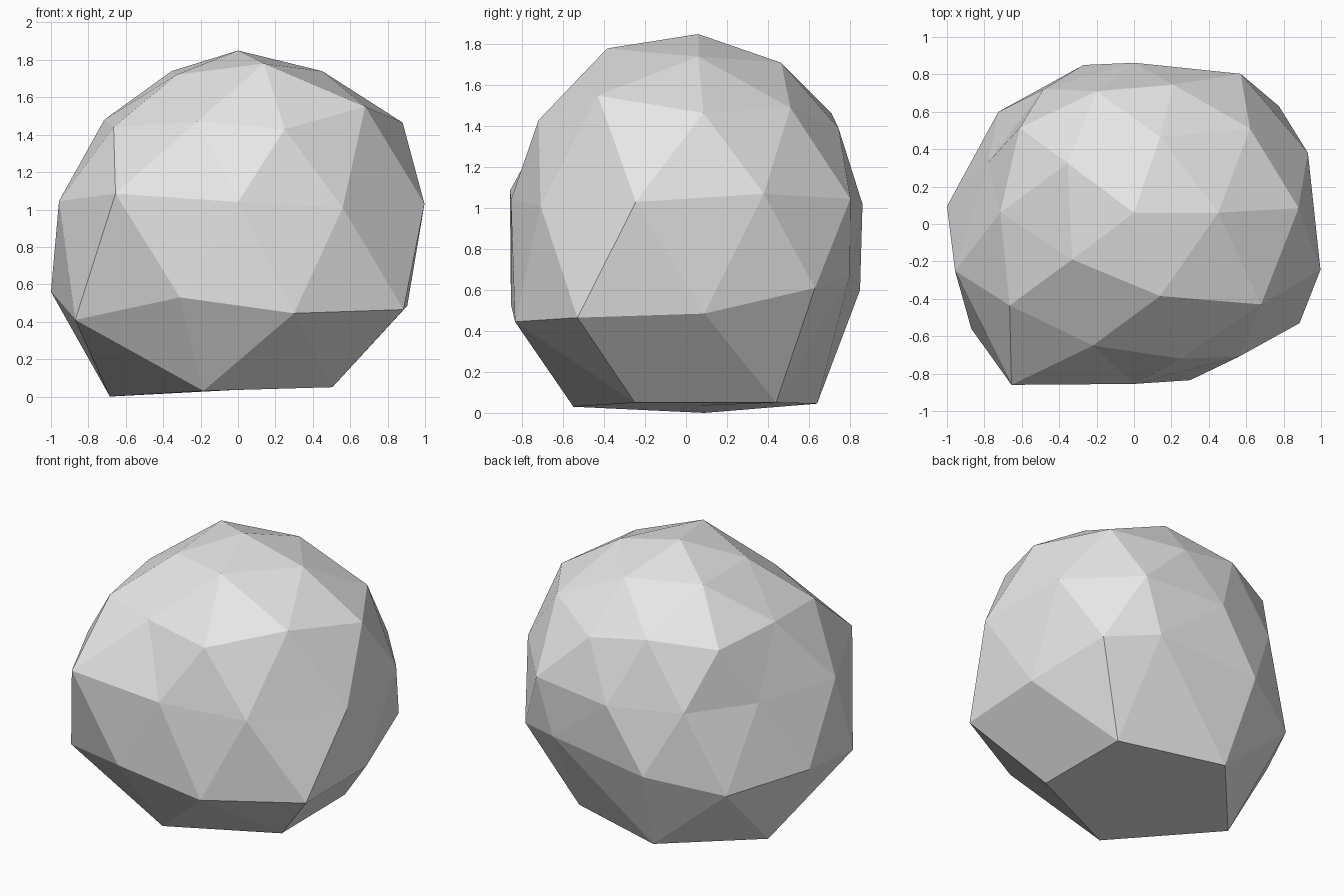
import bpy
import math

# Rings of the boulder from top to bottom, each listed counter-clockwise
CROWN = [(0, .06, 1.85)]
SHOULDER = [(.45, .06, 1.74), (.14, .465, 1.71), (-.355, .325, 1.74),
            (-.33, -.19, 1.72), (.14, -.385, 1.78)]
UPPER = [(.88, .085, 1.465), (.62, .51, 1.49), (.21, .745, 1.39), (-.2, .71, 1.465),
         (-.61, .515, 1.43), (-.715, .06, 1.48), (-.665, -.435, 1.44),
         (-.22, -.65, 1.47), (.25, -.72, 1.43), (.68, -.43, 1.55)]
MIDDLE = [(.93, .38, 1.07), (.57, .803, 1.045), (0, .862, 1.02), (-.485, .72, 1.04),
          (-.78, .33, 1.045), (-.957, -.25, 1.045), (-.655, -.86, 1.085),
          (0, -.855, 1.04), (.56, -.71, 1.01), (.997, -.245, 1.03)]
LOWER = [(.905, .09, .485), (.775, .63, .61), (.45, .8, .67), (-.27, .85, .6),
         (-.725, .6, .495), (-1, .095, .56), (-.87, -.56, .41),
         (-.31, -.855, .53), (.3, -.835, .445), (.885, -.53, .465)]
FOOT = [(.5, .44, .05), (-.2, .64, .045), (-.685, .09, 0),
        (-.185, -.55, .03), (.505, -.25, .05)]
BASE = [(-.02, .06, .035)]

# Boulder: a coarse icosphere whose rings are pushed into an uneven stone shape
bpy.ops.mesh.primitive_ico_sphere_add(subdivisions=2, radius=1)
boulder = bpy.context.object
boulder.name = "boulder"
verts = sorted(boulder.data.vertices, key=lambda v: -v.co.z)


def angle(v):
    return (math.atan2(v.co.y, v.co.x) + .05) % math.tau


start = 0
for ring in (CROWN, SHOULDER, UPPER, MIDDLE, LOWER, FOOT, BASE):
    group = sorted(verts[start:start + len(ring)], key=angle)
    for vert, point in zip(group, ring):
        vert.co = point
    start += len(ring)
boulder.data.update()
bpy.ops.object.shade_flat()

# Stone colour
stone = bpy.data.materials.new("stone_grey")
stone.diffuse_color = (.8, .8, .8, 1)
boulder.data.materials.append(stone)
